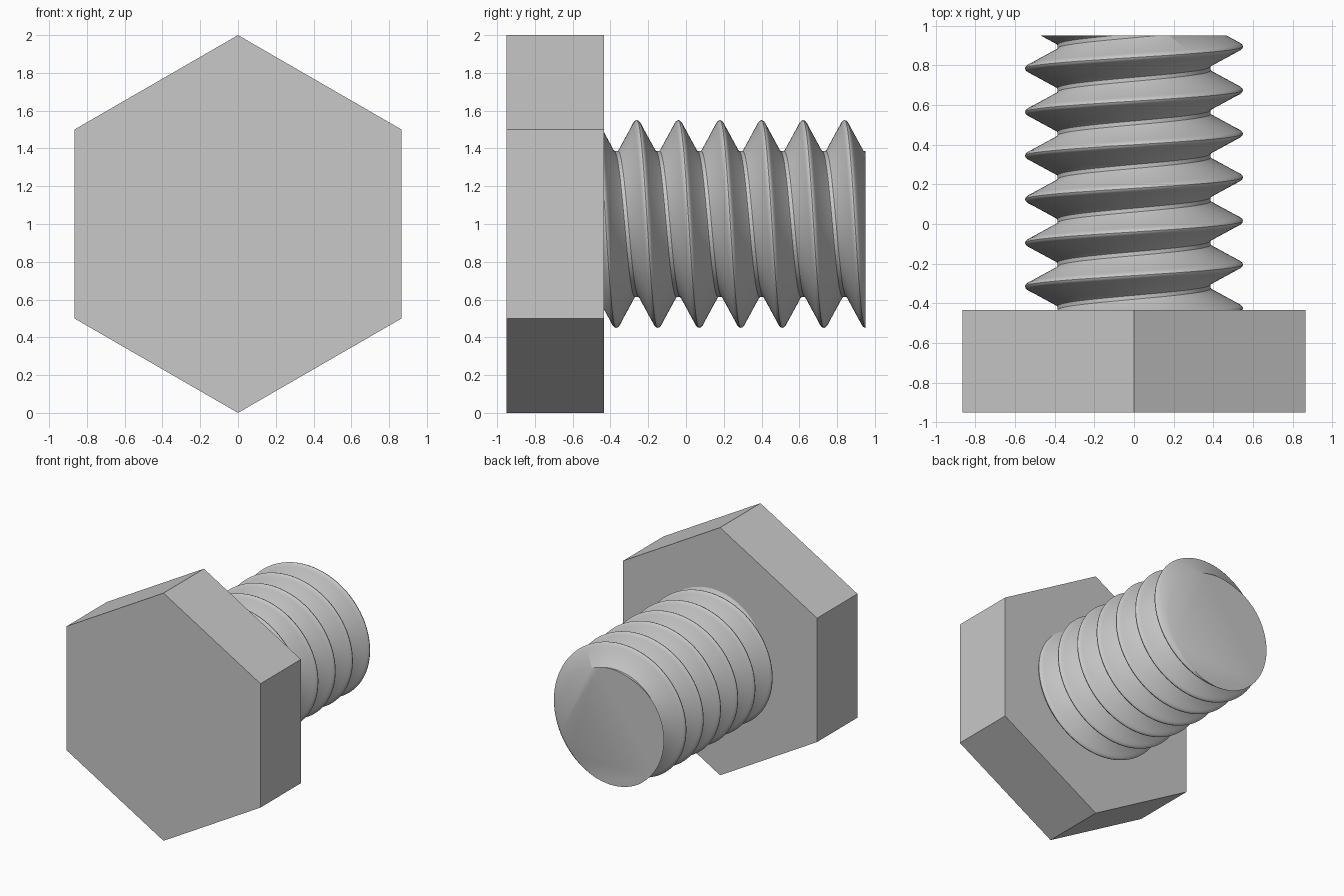
import bpy, bmesh, math
from mathutils import Vector

cube = bpy.data.objects.get("Cube")
if cube:
    bpy.data.objects.remove(cube, do_unlink=True)

HEAD_FRONT, HEAD_BACK, TIP = -0.95, -0.435, 0.95
PITCH, SEGMENTS, CENTRE_Z = 0.22, 96, 1.0

steel = bpy.data.materials.new("steel_grey")
steel.use_nodes = True
grey = (0.58, 0.58, 0.58, 1)
steel.diffuse_color = grey
steel.node_tree.nodes["Principled BSDF"].inputs["Base Color"].default_value = grey


def finish(name, bm):
    bmesh.ops.recalc_face_normals(bm, faces=bm.faces[:])
    mesh = bpy.data.meshes.new(name)
    bm.to_mesh(mesh)
    bm.free()
    mesh.materials.append(steel)
    obj = bpy.data.objects.new(name, mesh)
    bpy.context.collection.objects.link(obj)
    return obj


# Hexagonal head, one corner pointing up
bm = bmesh.new()
corners = [math.radians(60 * i) for i in range(6)]
hexagon = bm.faces.new([bm.verts.new((math.sin(a), HEAD_FRONT, CENTRE_Z + math.cos(a)))
                        for a in corners])
sides = bmesh.ops.extrude_face_region(bm, geom=[hexagon], use_keep_orig=True)["geom"]
bmesh.ops.translate(bm, vec=(0, HEAD_BACK - HEAD_FRONT, 0),
                    verts=[v for v in sides if isinstance(v, bmesh.types.BMVert)])
finish("hex_head", bm)

# Threaded shank: tooth profile (offset along axis, radius) swept as a helix
tooth = [(-0.1, 0.387), (-0.093, 0.394), (-0.024, 0.522), (-0.016, 0.538), (-0.008, 0.547),
         (0, 0.55), (0.008, 0.547), (0.016, 0.538), (0.024, 0.522), (0.093, 0.394), (0.1, 0.387)]
profile = [(0.84 + PITCH * turn + y, r) for turn in range(-8, 3) for y, r in tooth]
bm = bmesh.new()
rings = []
for i in range(SEGMENTS + 1):
    a = math.tau * i / SEGMENTS
    rise = PITCH * i / SEGMENTS
    rings.append([bm.verts.new((r * math.sin(a), y + rise, CENTRE_Z + r * math.cos(a)))
                  for y, r in profile])
for ring, following in zip(rings, rings[1:]):
    for j in range(len(profile) - 1):
        bm.faces.new((ring[j], ring[j + 1], following[j + 1], following[j]))
bmesh.ops.remove_doubles(bm, verts=bm.verts[:], dist=0.0002)

# Trim both ends flat and cap them
for y, direction in ((HEAD_BACK - 0.01, -1), (TIP, 1)):
    cut = bmesh.ops.bisect_plane(bm, geom=bm.verts[:] + bm.edges[:] + bm.faces[:],
                                 plane_co=Vector((0, y, 0)),
                                 plane_no=Vector((0, direction, 0)), clear_outer=True)
    rim = [e for e in cut["geom_cut"] if isinstance(e, bmesh.types.BMEdge)]
    bmesh.ops.triangle_fill(bm, edges=rim, use_beauty=True)
shank = finish("threaded_shank", bm)

bpy.ops.object.select_all(action="DESELECT")
shank.select_set(True)
bpy.context.view_layer.objects.active = shank
bpy.ops.object.shade_smooth_by_angle(angle=math.radians(35))
